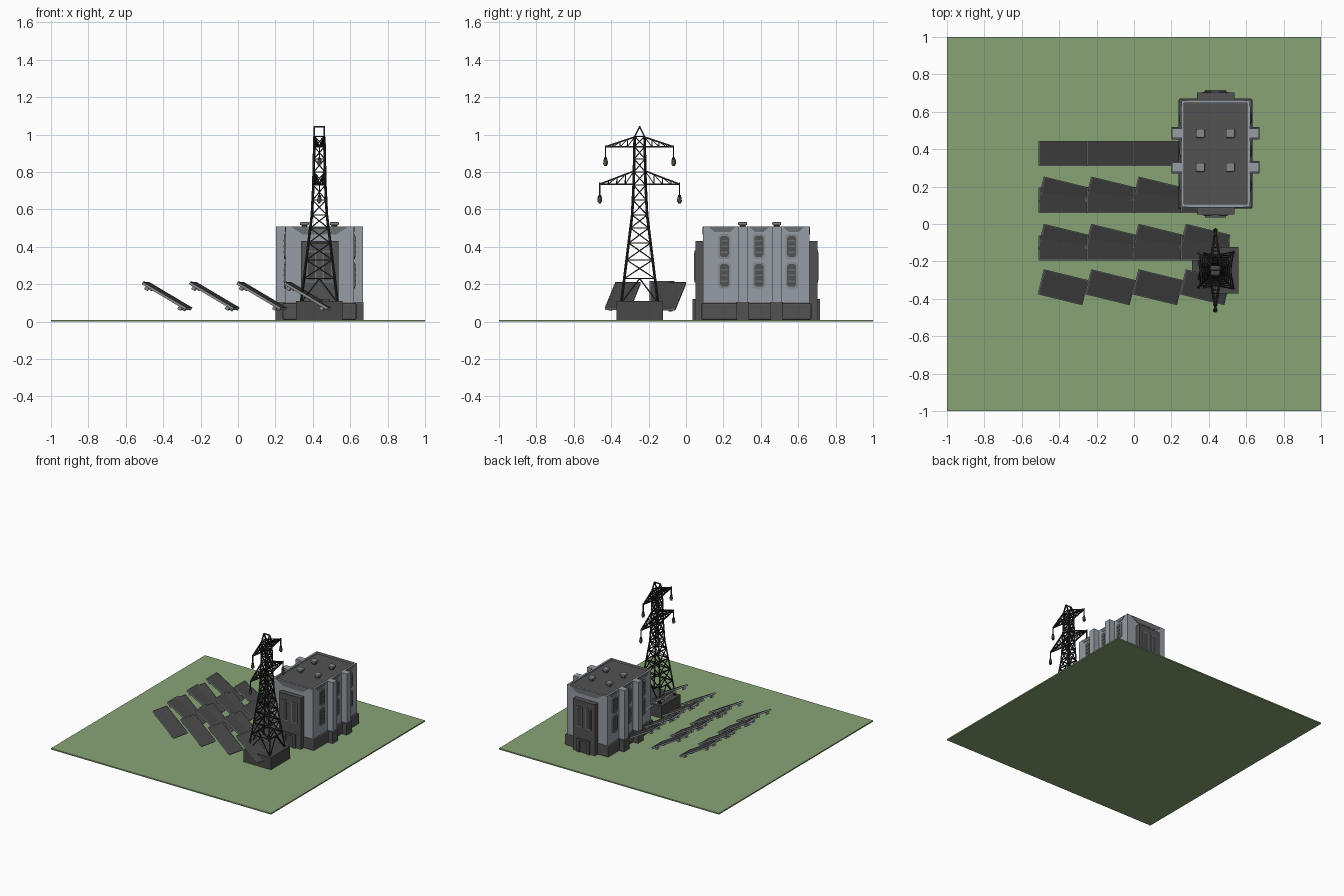
import bpy, bmesh, math
from mathutils import Vector, Matrix

if "Cube" in bpy.data.objects:
    bpy.data.objects.remove(bpy.data.objects["Cube"])


def material(name, r, g, b):
    m = bpy.data.materials.new(name)
    m.diffuse_color = (r, g, b, 1)
    m.use_nodes = True
    m.node_tree.nodes["Principled BSDF"].inputs["Base Color"].default_value = m.diffuse_color
    return m


GRASS = material("grass_green", 0.25, 0.37, 0.18)
WALL = material("wall_blue_grey", 0.31, 0.34, 0.38)
DARK = material("dark_grey", 0.085, 0.085, 0.087)
PANEL = material("panel_charcoal", 0.065, 0.065, 0.067)
METAL = material("metal_grey", 0.24, 0.255, 0.27)
TRIM = material("trim_mid_grey", 0.15, 0.16, 0.17)
STEEL = material("tower_black", 0.02, 0.02, 0.021)
CERAMIC = material("insulator_olive", 0.16, 0.17, 0.10)


def finish(name, bm, mat):
    bmesh.ops.recalc_face_normals(bm, faces=bm.faces)
    me = bpy.data.meshes.new(name)
    bm.to_mesh(me)
    bm.free()
    me.materials.append(mat)
    ob = bpy.data.objects.new(name, me)
    bpy.context.collection.objects.link(ob)
    return ob


def add_box(bm, lo, hi, matrix=Matrix()):
    lo, hi = Vector(lo), Vector(hi)
    size = Matrix.Diagonal((*(hi - lo), 1))
    bmesh.ops.create_cube(bm, size=1, matrix=matrix @ Matrix.Translation((lo + hi) / 2) @ size)


def box(name, x0, x1, y0, y1, z0, z1, mat, bevel=0):
    bm = bmesh.new()
    add_box(bm, (min(x0, x1), min(y0, y1), z0), (max(x0, x1), max(y0, y1), z1))
    ob = finish(name, bm, mat)
    if bevel:
        mod = ob.modifiers.new("bevel", 'BEVEL')
        mod.width, mod.segments = bevel, 2
    return ob


def plate(name, pts, a, b, axis, mat):
    """Extrude a flat outline (horizontal, z) from a to b along x or y."""
    bm = bmesh.new()
    put = (lambda p, d: (d, p[0], p[1])) if axis == 'x' else (lambda p, d: (p[0], d, p[1]))
    face = bm.faces.new([bm.verts.new(put(p, a)) for p in pts])
    out = bmesh.ops.extrude_face_region(bm, geom=[face])["geom"]
    vec = (b - a, 0, 0) if axis == 'x' else (0, b - a, 0)
    bmesh.ops.translate(bm, vec=vec, verts=[v for v in out if isinstance(v, bmesh.types.BMVert)])
    return finish(name, bm, mat)


def clipped_rect(c, z, w, h, k):
    return [(c - w + k, z - h), (c + w - k, z - h), (c + w, z - h + k), (c + w, z + h - k),
            (c + w - k, z + h), (c - w + k, z + h), (c - w, z + h - k), (c - w, z - h + k)]


# ground slab
box("ground_slab", -1, 1, -1, 1, 0, 0.01, GRASS)

# building shell, plinth and roof
CX, CY, HX, HY = 0.436, 0.376, 0.183, 0.285
box("building_walls", CX - HX, CX + HX, CY - HY, CY + HY, 0.01, 0.49, WALL)
box("plinth", CX - 0.197, CX + 0.197, CY - 0.294, CY + 0.294, 0.01, 0.10, DARK, 0.008)
box("roof_deck", CX - 0.17, CX + 0.17, CY - 0.272, CY + 0.272, 0.485, 0.499, DARK, 0.004)
for s in (-1, 1):
    box("parapet_side", CX + s * 0.168, CX + s * HX, CY - HY, CY + HY, 0.49, 0.508, WALL)
    box("parapet_end", CX - 0.168, CX + 0.168, CY + s * 0.27, CY + s * HY, 0.49, 0.508, WALL)

# roof vents
for x in (0.355, 0.515):
    for y in (0.303, 0.485):
        box("vent_stem", x - 0.014, x + 0.014, y - 0.014, y + 0.014, 0.495, 0.517, DARK)
        box("vent_cap", x - 0.024, x + 0.024, y - 0.024, y + 0.024, 0.515, 0.533, METAL, 0.006)

for s in (-1, 1):
    # side pillars with dark feet
    for y in (0.303, 0.485):
        box("pillar", CX + s * 0.17, CX + s * 0.233, y - 0.026, y + 0.026, 0.01, 0.508, WALL)
        box("pillar_foot", CX + s * 0.17, CX + s * 0.236, y - 0.034, y + 0.034, 0.01, 0.105, DARK)
    # side windows with louvres
    for y in (0.205, 0.390, 0.565):
        for z, h in ((0.402, 0.066), (0.247, 0.07)):
            plate("window_frame", clipped_rect(y, z, 0.033, h, 0.012),
                  CX + s * 0.18, CX + s * 0.189, 'x', METAL)
            plate("window_glass", clipped_rect(y, z, 0.024, h - 0.01, 0.01),
                  CX + s * 0.18, CX + s * 0.191, 'x', DARK)
            for i in (-1, 0, 1):
                box("window_slat", CX + s * 0.18, CX + s * 0.194, y - 0.018, y + 0.018,
                    z + i * 0.03 - 0.004, z + i * 0.03 + 0.004, TRIM)
    # sloped panels under the roof edge
    for a, b in ((0.122, 0.265), (0.34, 0.445), (0.52, 0.63)):
        plate("eave_plate", [(a, 0.506), (b, 0.506), (b - 0.03, 0.478), (a + 0.03, 0.478)],
              CX + s * 0.18, CX + s * 0.186, 'x', TRIM)
    plate("gable_plate", [(CX - 0.15, 0.506), (CX + 0.15, 0.506), (CX + 0.09, 0.465), (CX - 0.09, 0.465)],
          CY + s * 0.28, CY + s * 0.288, 'y', TRIM)

    # entrance block at each end
    out = CY + s * 0.326
    box("entrance_block", CX - 0.10, CX + 0.10, CY + s * 0.27, out, 0.01, 0.43, DARK)
    for t in (-1, 1):
        x = CX + t * 0.042
        box("tall_window_frame", x - 0.027, x + 0.027, out, out + s * 0.005, 0.21, 0.38, TRIM)
        box("tall_window_glass", x - 0.019, x + 0.019, out, out + s * 0.007, 0.22, 0.37, PANEL)
        box("door_post", CX + t * 0.034, CX + t * 0.056, out - s * 0.01, CY + s * 0.34, 0.01, 0.12, DARK)
    box("door_leaf", CX - 0.034, CX + 0.034, out, out + s * 0.004, 0.01, 0.11, PANEL)
    box("door_lintel", CX - 0.056, CX + 0.056, out, CY + s * 0.34, 0.105, 0.12, DARK)

# solar panels: straight rows overlapped by turned rows
TILT = math.radians(30)


def solar_panel(x, y, length, width, turn):
    m = (Matrix.Translation((x, y, 0.137)) @ Matrix.Rotation(turn, 4, 'Z')
         @ Matrix.Rotation(TILT, 4, 'Y'))
    l, w = length / 2, width / 2
    bm = bmesh.new()
    add_box(bm, (-l, -w, -0.005), (l, w, 0.006), m)
    finish("solar_panel", bm, PANEL)
    bm = bmesh.new()
    for s in (-1, 1):  # thin rails on the edges and brackets below
        add_box(bm, (-l, s * w - 0.002, -0.006), (l, s * w + 0.002, 0.008), m)
        add_box(bm, (s * l - 0.002, -w, -0.006), (s * l + 0.002, w, 0.008), m)
        for t in (-1, 1):
            e, f = s * (l - 0.03), t * (w - 0.02)
            add_box(bm, (e - 0.01, f - 0.01, -0.024), (e + 0.01, f + 0.01, -0.005), m)
    finish("solar_panel_frame", bm, METAL)


for col in range(4):
    px = -0.38 + 0.253 * col
    for y in (0.378, 0.127, -0.128):
        solar_panel(px, y, 0.29, 0.13, 0)
    for y in (0.158, -0.095, -0.338):
        solar_panel(px, y, 0.272, 0.134, math.radians(-13.7))

# pylon foundation
TX, TY = 0.435, -0.248
box("pylon_foundation", TX - 0.125, TX + 0.125, TY - 0.124, TY + 0.124, 0.01, 0.11, PANEL)


def strut(bm, a, b, t=0.006):
    a, b = Vector(a), Vector(b)
    d = b - a
    rot = d.to_track_quat('Z', 'Y').to_matrix().to_4x4()
    add_box(bm, (-t / 2, -t / 2, 0), (t / 2, t / 2, d.length),
            Matrix.Translation(a) @ rot)


def half(z):
    """Half width of the tapering tower at height z."""
    for z0, h0, z1, h1 in ((0.10, 0.098, 0.57, 0.040), (0.57, 0.040, 0.73, 0.032), (0.73, 0.032, 1.0, 0.026)):
        if z <= z1:
            return h0 + (h1 - h0) * (z - z0) / (z1 - z0)
    return 0.026


def corner(i, z):
    sx, sy = ((-1, -1), (1, -1), (1, 1), (-1, 1))[i % 4]
    return (TX + sx * half(z), TY + sy * half(z), z)


# pylon lattice
bm = bmesh.new()
levels = [0.10, 0.23, 0.33, 0.42, 0.50, 0.57, 0.65, 0.73, 0.80, 0.87, 0.935, 0.99]
for n, (z0, z1) in enumerate(zip(levels, levels[1:])):
    for i in range(4):
        strut(bm, corner(i, z0), corner(i, z1), 0.010)
        strut(bm, corner(i, z1), corner(i + 1, z1))
        if n == 0:  # open inverted V at the bottom
            top = (Vector(corner(i, z1)) + Vector(corner(i + 1, z1))) / 2
            strut(bm, corner(i, z0), top)
            strut(bm, corner(i + 1, z0), top)
        else:
            strut(bm, corner(i, z0), corner(i + 1, z1))
            strut(bm, corner(i + 1, z0), corner(i, z1))
# peaked top with ridge
for s in (-1, 1):
    ridge = (TX + s * 0.026, TY, 1.042)
    for t in (-1, 1):
        strut(bm, (TX + s * 0.026, TY + t * 0.026, 0.99), ridge, 0.008)
strut(bm, (TX - 0.029, TY, 1.042), (TX + 0.029, TY, 1.042), 0.008)
finish("pylon_lattice", bm, STEEL)

# cross arms and hanging insulators
for z0, z1, reach in ((0.735, 0.805, 0.213), (0.935, 0.987, 0.182)):
    for s in (-1, 1):
        bm = bmesh.new()
        tip = Vector((TX, TY + s * reach, z0))
        for t in (-1, 1):
            low = Vector((TX + t * half(z0), TY + s * half(z0), z0))
            high = Vector((TX + t * half(z1), TY + s * half(z1), z1))
            strut(bm, low, tip, 0.008)
            strut(bm, high, tip, 0.008)
            for k in range(4):
                f, g = k / 4, (k + 1) / 4
                strut(bm, high.lerp(tip, f), low.lerp(tip, g), 0.004)
                strut(bm, low.lerp(tip, g), high.lerp(tip, g), 0.004)
        for f in (0.25, 0.5, 0.75):
            a = Vector((TX - half(z0), TY + s * half(z0), z0)).lerp(tip, f)
            strut(bm, a, (2 * TX - a.x, a.y, a.z), 0.005)
        strut(bm, tip + Vector((0, 0, 0.008)), tip - Vector((0, 0, 0.075)), 0.006)
        finish("cross_arm", bm, STEEL)
        for dz, r, h, name, mat in ((0.064, 0.009, 0.012, "insulator_cap", STEEL),
                                    (0.082, 0.013, 0.026, "insulator", CERAMIC),
                                    (0.099, 0.008, 0.010, "insulator_clamp", STEEL)):
            bm = bmesh.new()
            bmesh.ops.create_cone(bm, cap_ends=True, segments=10, radius1=r, radius2=r * 0.85, depth=h,
                                  matrix=Matrix.Translation(tip - Vector((0, 0, dz))))
            finish(name, bm, mat)
